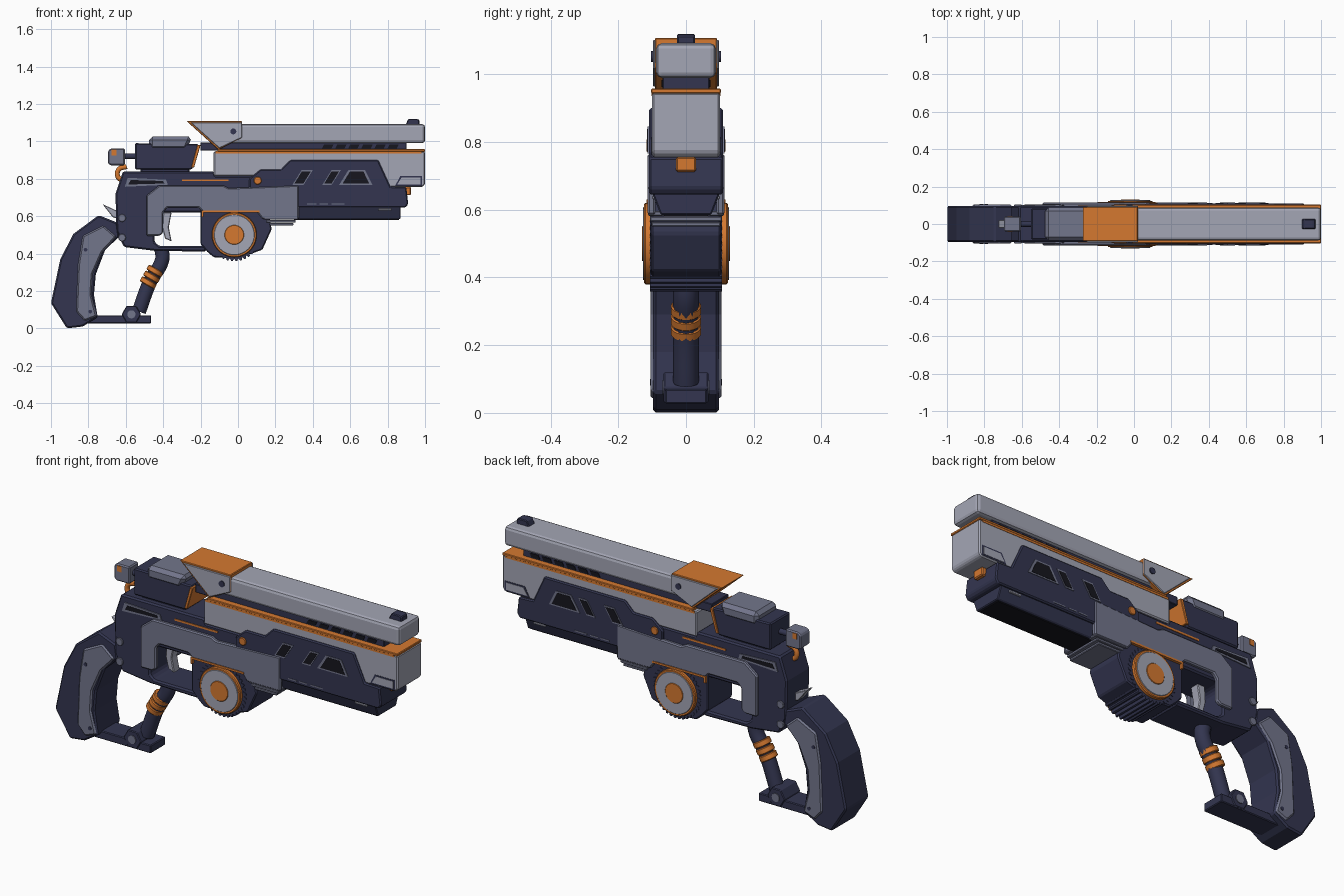
import bpy, bmesh
from math import sin, cos, pi, radians
from mathutils import Vector


def mat(name, c):
    m = bpy.data.materials.new(name)
    m.diffuse_color = (*c, 1)
    return m


LIGHT = mat("light_grey", (0.37, 0.38, 0.46))
MID = mat("mid_grey", (0.17, 0.18, 0.26))
DARK = mat("dark_blue", (0.033, 0.036, 0.08))
BLACK = mat("black", (0.008, 0.008, 0.013))
ORANGE = mat("orange", (0.66, 0.19, 0.03))


def prism(name, pts, spans, m, bevel=0.0, axis='y', segs=1, smooth=False):
    """Extrude a profile along an axis, once for every (start, end) span."""
    bm = bmesh.new()
    for a, b in spans:
        rings = [[bm.verts.new((p, t, q) if axis == 'y' else (t, p, q) if axis == 'x' else (p, q, t))
                  for p, q in pts] for t in (a, b)]
        n = len(pts)
        bm.faces.new(rings[0])
        bm.faces.new(rings[1][::-1])
        for i in range(n):
            j = (i + 1) % n
            bm.faces.new((rings[0][i], rings[1][i], rings[1][j], rings[0][j]))
    bmesh.ops.recalc_face_normals(bm, faces=bm.faces)
    me = bpy.data.meshes.new(name)
    bm.to_mesh(me)
    bm.free()
    ob = bpy.data.objects.new(name, me)
    bpy.context.collection.objects.link(ob)
    me.materials.append(m)
    if bevel:
        mod = ob.modifiers.new("bevel", 'BEVEL')
        mod.width, mod.segments = bevel, segs
        mod.limit_method, mod.angle_limit = 'ANGLE', radians(30)
    if smooth:
        bpy.ops.object.select_all(action='DESELECT')
        bpy.context.view_layer.objects.active = ob
        ob.select_set(True)
        bpy.ops.object.shade_smooth_by_angle(angle=radians(30))
    return ob


def solid(name, pts, h, m, bevel=0.006, **k):
    return prism(name, pts, [(-h, h)], m, bevel, **k)


def sides(name, pts, y0, y1, m, bevel=0.0, **k):
    """Matching panels on both flanks."""
    return prism(name, pts, [(-y1, -y0), (y0, y1)], m, bevel, **k)


def rect(x0, x1, z0, z1):
    return [(x0, z0), (x1, z0), (x1, z1), (x0, z1)]


def circle(x, z, r, n=40):
    return [(x + r * cos(2 * pi * i / n), z + r * sin(2 * pi * i / n)) for i in range(n)]


def scaled(pts, sx, sz):
    cx, cz = (sum(p[i] for p in pts) / len(pts) for i in (0, 1))
    return [(cx + (x - cx) * sx, cz + (z - cz) * sz) for x, z in pts]


def tube(name, pts, r, m):
    cu = bpy.data.curves.new(name, 'CURVE')
    cu.dimensions, cu.bevel_depth, cu.bevel_resolution, cu.use_fill_caps = '3D', r, 4, True
    sp = cu.splines.new('BEZIER')
    sp.bezier_points.add(len(pts) - 1)
    for b, (x, z) in zip(sp.bezier_points, pts):
        b.co = (x, 0, z)
        b.handle_left_type = b.handle_right_type = 'AUTO'
    ob = bpy.data.objects.new(name, cu)
    bpy.context.collection.objects.link(ob)
    cu.materials.append(m)
    bpy.ops.object.select_all(action='DESELECT')
    bpy.context.view_layer.objects.active = ob
    ob.select_set(True)
    bpy.ops.object.convert(target='MESH')
    return ob


# Upper barrel, sights and vented rail
solid("upper_barrel", rect(-0.1, 1.0, 0.99, 1.092), 0.088, LIGHT, 0.016, segs=2)
solid("front_sight", [(0.895, 1.085), (0.97, 1.085), (0.97, 1.115), (0.955, 1.12), (0.91, 1.12)], 0.026, DARK, 0.004)
wing = [(-0.275, 1.108), (0.02, 1.108), (0.022, 1.02), (-0.105, 0.955)]
solid("rear_sight_core", wing, 0.092, ORANGE, 0.003)
sides("rear_sight_plate", [(-0.255, 1.102), (0.022, 1.102), (0.022, 1.02), (-0.1, 0.963)], 0.09, 0.098, LIGHT, 0.003)
sides("rear_sight_bolt", circle(-0.025, 1.053, 0.016, 16), 0.09, 0.103, DARK)
solid("vent_rail", rect(-0.2, 0.9, 0.95, 0.995), 0.07, DARK, 0.003)
for i in range(6):
    x = 0.45 + i * 0.07
    sides("rail_vent", [(x, 0.963), (x + 0.05, 0.963), (x + 0.06, 0.983), (x + 0.01, 0.983)], 0.068, 0.073, BLACK)

# Main slide with orange trim
solid("slide_trim", rect(-0.11, 1.0, 0.944, 0.958), 0.103, ORANGE, 0.003)
solid("slide", [(-0.13, 0.815), (0.75, 0.815), (0.8, 0.755), (0.985, 0.755), (1.0, 0.77), (1.0, 0.946), (-0.13, 0.946)],
      0.1, LIGHT, 0.006)
sides("slide_trim_side", rect(-0.12, 0.98, 0.936, 0.948), 0.098, 0.102, ORANGE)
muzzle = [(0.84, 0.762), (0.868, 0.815), (0.985, 0.815), (0.985, 0.762)]
sides("muzzle_line", muzzle, 0.099, 0.1015, DARK)
sides("muzzle_inset", scaled(muzzle, 0.86, 0.72), 0.099, 0.103, LIGHT)
solid("muzzle_latch", rect(0.86, 0.925, 0.712, 0.756), 0.03, ORANGE, 0.005)

# Dark fore body and lower rail
solid("fore_body", [(0.06, 0.8), (0.12, 0.85), (0.23, 0.85), (0.28, 0.9), (0.75, 0.9), (0.815, 0.758), (0.9, 0.755),
                    (0.91, 0.665), (0.895, 0.645), (0.06, 0.645)], 0.11, DARK, 0.006)
prism("lower_rail", [(-0.1, 0.65), (-0.075, 0.585), (0.075, 0.585), (0.1, 0.65)], [(0.25, 0.87)], DARK, 0.004, axis='x')
prism("lower_rail_floor", rect(-0.065, 0.065, 0.58, 0.59), [(0.3, 0.86)], BLACK, axis='x')
sides("rail_clip", rect(0.75, 0.82, 0.63, 0.642), 0.08, 0.1, LIGHT, 0.003)
windows = [[(0.54, 0.766), (0.59, 0.846), (0.68, 0.846), (0.72, 0.766)],
           [(0.29, 0.766), (0.34, 0.846), (0.4, 0.846), (0.35, 0.766)],
           [(0.45, 0.766), (0.5, 0.846), (0.55, 0.846), (0.5, 0.766)]]
for w in windows:
    sides("window_frame", w, 0.105, 0.113, MID)
    sides("window", scaled(w, 0.8, 0.82), 0.105, 0.1145, BLACK)
for x0, x1 in ((0.37, 0.42), (0.435, 0.48), (0.5, 0.57)):
    sides("side_dash", rect(x0, x1, 0.662, 0.668), 0.105, 0.112, MID)
sides("side_stud", circle(0.105, 0.79, 0.021, 16), 0.1, 0.116, ORANGE, 0.003)

# Central frame and trigger guard
solid("frame", [(-0.615, 0.84), (-0.13, 0.84), (-0.12, 0.815), (0.28, 0.815), (0.28, 0.62), (-0.43, 0.62), (-0.45, 0.6),
                (-0.445, 0.46), (-0.42, 0.44), (-0.17, 0.44), (-0.17, 0.41), (-0.45, 0.415), (-0.61, 0.435),
                (-0.65, 0.52), (-0.655, 0.72)], 0.097, DARK, 0.008)
sides("receiver_panel", [(-0.49, 0.71), (-0.42, 0.765), (-0.08, 0.765), (-0.05, 0.75), (0.325, 0.765), (0.325, 0.585),
                         (0.13, 0.585), (0.1, 0.625), (-0.19, 0.625), (-0.21, 0.645), (-0.38, 0.645), (-0.4, 0.62),
                         (-0.4, 0.51), (-0.42, 0.495), (-0.49, 0.495)], 0.09, 0.114, MID, 0.006)
for i in range(3):
    solid("fore_lug_rib", rect(0.14 + i * 0.012, 0.32 - i * 0.012, 0.582 - i * 0.016, 0.596 - i * 0.016),
          0.112 - i * 0.005, MID, 0.003)
sides("frame_trim", rect(-0.3, -0.05, 0.787, 0.797), 0.09, 0.1, ORANGE)
slot = [(-0.605, 0.757), (-0.375, 0.768), (-0.385, 0.795), (-0.59, 0.805)]
sides("rear_slot_frame", slot, 0.09, 0.102, MID)
sides("rear_slot", scaled(slot, 0.84, 0.5), 0.09, 0.1035, BLACK)
for z in (0.59, 0.485):
    sides("frame_screw", circle(-0.62, z, 0.021, 12), 0.09, 0.104, MID, 0.003)
solid("trigger", [(-0.4, 0.62), (-0.355, 0.62), (-0.37, 0.54), (-0.355, 0.465), (-0.39, 0.48), (-0.405, 0.54)],
      0.025, LIGHT, 0.004)

# Drum housing, toothed wheel and discs
solid("drum_housing", [(-0.2, 0.64), (0.16, 0.64), (0.18, 0.53), (0.13, 0.42), (0.0, 0.375), (-0.13, 0.38),
                       (-0.165, 0.41), (-0.2, 0.45)], 0.103, DARK, 0.006)
teeth = []
for i in range(36):
    for f, r in ((0, 0.128), (0.3, 0.141), (0.65, 0.141), (0.95, 0.128)):
        a = 2 * pi * (i + f) / 36
        teeth.append((-0.02 + r * cos(a), 0.5 + r * sin(a)))
solid("toothed_wheel", teeth, 0.106, DARK, 0)
sides("drum_rim", circle(-0.02, 0.5, 0.12), 0.1, 0.124, ORANGE, 0.004, smooth=True)
sides("drum_disc", circle(-0.02, 0.5, 0.108), 0.1, 0.127, LIGHT, 0.002, smooth=True)
sides("drum_hub", circle(-0.02, 0.5, 0.052), 0.1, 0.13, ORANGE, 0.002, smooth=True)
sides("drum_trim", [(-0.195, 0.595), (-0.195, 0.63), (0.115, 0.63), (0.115, 0.62), (-0.185, 0.62), (-0.185, 0.595)],
      0.1, 0.117, ORANGE)

# Rear block, cap, plunger and hook
solid("rear_block", [(-0.55, 0.85), (-0.245, 0.85), (-0.21, 0.985), (-0.55, 0.99)], 0.083, DARK, 0.006)
solid("rear_block_foot", rect(-0.52, -0.26, 0.83, 0.855), 0.065, DARK)
solid("rear_block_trim", [(-0.25, 0.86), (-0.235, 0.86), (-0.2, 0.98), (-0.217, 0.98)], 0.09, ORANGE, 0.002)
solid("rear_block_cap", [(-0.475, 0.955), (-0.275, 0.955), (-0.245, 1.025), (-0.475, 1.025)], 0.088, MID, 0.018)
prism("plunger_rod", circle(0, 0.92, 0.015, 16), [(-0.62, -0.54)], DARK, axis='x', smooth=True)
solid("plunger_head", [(-0.695, 0.88), (-0.68, 0.872), (-0.605, 0.872), (-0.605, 0.962), (-0.68, 0.962), (-0.695, 0.95)],
      0.04, MID, 0.006)
sides("plunger_mark", rect(-0.675, -0.65, 0.925, 0.955), 0.035, 0.043, ORANGE)
tube("hook", [(-0.595, 0.865), (-0.637, 0.85), (-0.642, 0.81), (-0.615, 0.79)], 0.013, ORANGE)

# Grip with side panels and spur
solid("grip", [(-0.88, 0.505), (-0.745, 0.605), (-0.645, 0.565), (-0.635, 0.49), (-0.71, 0.42), (-0.76, 0.29),
               (-0.77, 0.18), (-0.75, 0.06), (-0.83, 0.01), (-0.915, 0.0), (-1.0, 0.135), (-0.95, 0.37)], 0.097, DARK, 0.008)
sides("grip_panel", [(-0.83, 0.495), (-0.72, 0.55), (-0.65, 0.49), (-0.725, 0.41), (-0.778, 0.29), (-0.785, 0.18),
                     (-0.755, 0.065), (-0.82, 0.04), (-0.865, 0.09), (-0.855, 0.34)], 0.09, 0.105, MID, 0.008)
for x, z in ((-0.815, 0.42), (-0.79, 0.09)):
    sides("grip_pin", circle(x, z, 0.01, 10), 0.1, 0.107, DARK)
solid("spur", [(-0.725, 0.665), (-0.65, 0.63), (-0.64, 0.585), (-0.67, 0.595)], 0.022, LIGHT, 0.003)

# Lower bar, hinge nut and tube with rings
solid("lower_bar", rect(-0.81, -0.465, 0.027, 0.07), 0.062, DARK, 0.004)
solid("hinge_nut", circle(-0.57, 0.075, 0.052, 6), 0.066, DARK, 0.004)
sides("hinge_pin", circle(-0.57, 0.075, 0.022, 16), 0.06, 0.07, MID)
tube("brace_tube", [(-0.41, 0.43), (-0.405, 0.37), (-0.47, 0.25), (-0.53, 0.09)], 0.038, DARK)
d = Vector((0.5, 0, 0.87)).normalized()
for i in range(3):
    ring = prism("brace_ring", circle(0, 0, 0.045, 20), [(-0.015, 0.015)], ORANGE, 0.004, axis='z', smooth=True)
    ring.rotation_euler = d.to_track_quat('Z', 'Y').to_euler()
    ring.location = Vector((-0.462, 0, 0.275)) + d * (i - 1) * 0.036
for o in bpy.data.objects:
    if o.name.startswith("brace_tube") or o.name.startswith("hook"):
        o.data.shade_smooth()
